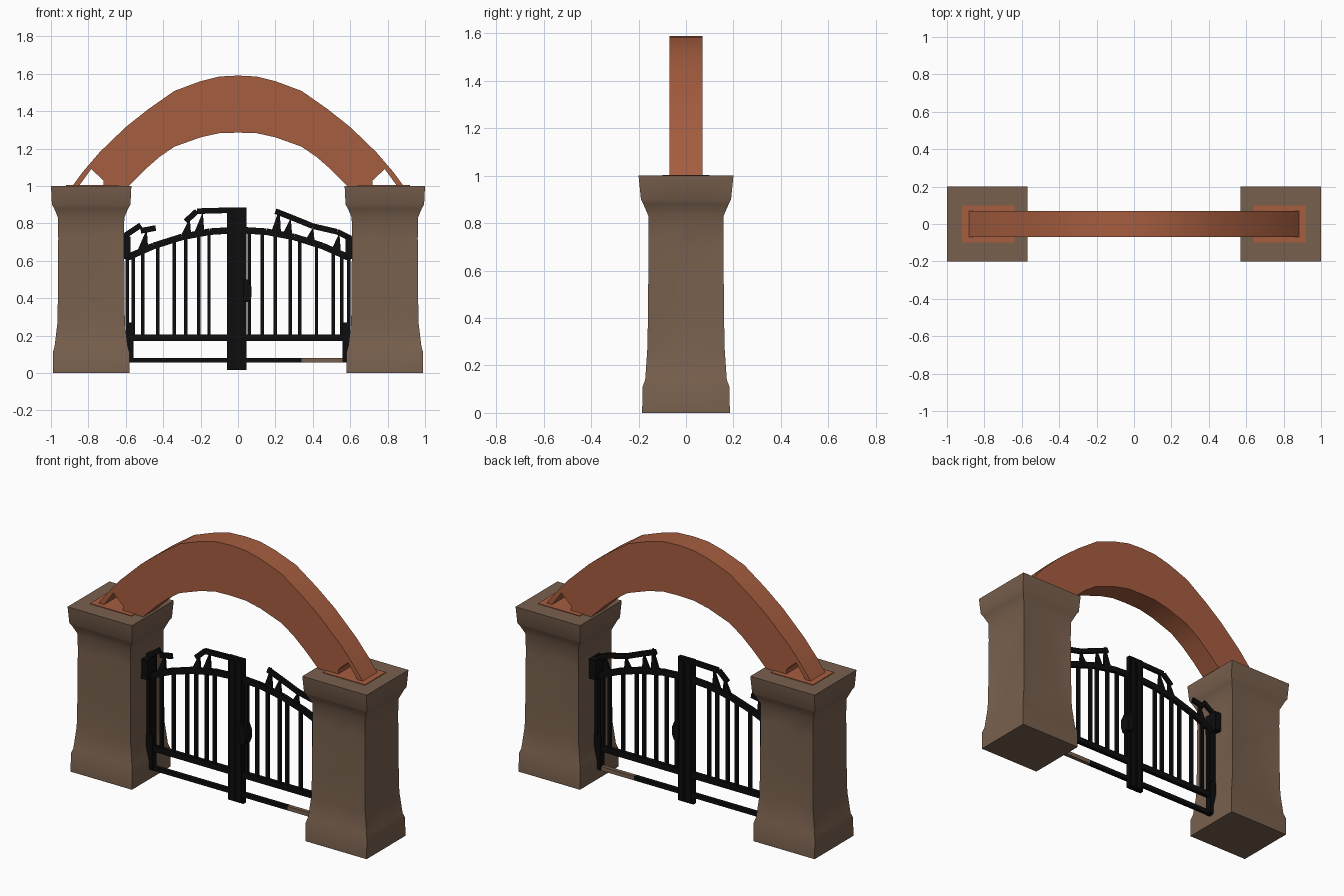
import bpy, bmesh, math, random
from mathutils import Vector

if "Cube" in bpy.data.objects:
    bpy.data.objects.remove(bpy.data.objects["Cube"])

random.seed(4)


def material(name, rgb):
    m = bpy.data.materials.new(name)
    m.diffuse_color = (*rgb, 1)
    m.use_nodes = True
    m.node_tree.nodes["Principled BSDF"].inputs["Base Color"].default_value = m.diffuse_color
    return m


STONE = material("brown stone", (0.19, 0.118, 0.076))
BRICK = material("red brick", (0.38, 0.11, 0.05))
IRON = material("black iron", (0.004, 0.004, 0.004))


def finish(bm, name, mat, smooth=False):
    bmesh.ops.recalc_face_normals(bm, faces=bm.faces[:])
    me = bpy.data.meshes.new(name)
    bm.to_mesh(me)
    bm.free()
    me.materials.append(mat)
    ob = bpy.data.objects.new(name, me)
    bpy.context.collection.objects.link(ob)
    if smooth:
        bpy.ops.object.select_all(action='DESELECT')
        ob.select_set(True)
        bpy.context.view_layer.objects.active = ob
        bpy.ops.object.shade_smooth_by_angle(angle=math.radians(35))
    return ob


def prism(bm, pts, y0, y1):
    """Extrude an outline drawn in x and z from y0 to y1."""
    f = bm.faces.new([bm.verts.new((x, y0, z)) for x, z in pts])
    ext = bmesh.ops.extrude_face_region(bm, geom=[f])
    moved = [v for v in ext["geom"] if isinstance(v, bmesh.types.BMVert)]
    bmesh.ops.translate(bm, verts=moved, vec=(0, y1 - y0, 0))


def strip(bm, p, q, width, depth):
    """Flat bar between two points in the gate plane."""
    p, q = Vector(p), Vector(q)
    d = (q - p).normalized() * width / 2
    n = Vector((-d.y, d.x))
    prism(bm, [p + n, q + n, q - n, p - n], -depth / 2, depth / 2)


def box(bm, x0, x1, y, z0, z1):
    prism(bm, [(x0, z0), (x1, z0), (x1, z1), (x0, z1)], -y, y)


# Stone pillars: lofted square rings, shaft slightly worn
RINGS = [(.205, .185, 0), (.205, .183, .11), (.196, .172, .14), (.18, .163, .27),
         (.178, .16, .42), (.177, .159, .57), (.176, .158, .72), (.177, .158, .83),
         (.198, .18, .88), (.21, .19, .9), (.215, .2, 1.0)]
N = 4
for side, label in ((-1, "left"), (1, "right")):
    bm = bmesh.new()
    loops = []
    for i, (hx, hy, z) in enumerate(RINGS):
        loop = []
        corners = [(-1, -1), (1, -1), (1, 1), (-1, 1)]
        for k in range(4):
            a, b = Vector(corners[k]), Vector(corners[(k + 1) % 4])
            for j in range(N):
                u = a.lerp(b, j / N)
                worn = 1 - random.uniform(0, .07) if j and 2 < i < 7 else 1
                dz = random.uniform(-.03, .03) if j and 2 < i < 7 else 0
                loop.append(bm.verts.new((side * .785 + u.x * hx * worn,
                                          u.y * hy * worn, z + dz)))
        loops.append(loop)
    for lo, hi in zip(loops, loops[1:]):
        for j in range(4 * N):
            k = (j + 1) % (4 * N)
            bm.faces.new((lo[j], lo[k], hi[k], hi[j]))
    bm.faces.new(loops[0])
    bm.faces.new(loops[-1])
    finish(bm, label + "_pillar", STONE, True)

    # Red bed where the arch meets the cap
    bm = bmesh.new()
    box(bm, side * .78 - .14, side * .78 + .14, .1, 1.0, 1.004)
    finish(bm, label + "_arch_bed", BRICK)

# Brick arch with notched feet
OUTER = [(0, 1.59), (.1, 1.585), (.2, 1.56), (.34, 1.508), (.48, 1.41), (.6, 1.315),
         (.74, 1.18), (.83, 1.075), (.885, 1.0)]
NOTCH = [(.85, 1.0), (.785, 1.09), (.72, 1.03), (.72, 1.0)]
INNER = [(.585, 1.0), (.5, 1.085), (.42, 1.155), (.34, 1.21), (.2, 1.26), (.1, 1.282), (0, 1.285)]
half = OUTER + NOTCH + INNER
outline = half + [(-x, z) for x, z in half[-2:0:-1]]
bm = bmesh.new()
prism(bm, outline, -.07, .07)
finish(bm, "arch", BRICK, True)


def rail_z(x):
    return .765 - .42 * x * x


# Gate post and latch
bm = bmesh.new()
box(bm, -.058, .045, .012, .015, .885)
box(bm, -.045, -.01, .02, .02, .87)
box(bm, .005, .035, .02, .02, .87)
finish(bm, "gate_center_post", IRON)
bm = bmesh.new()
prism(bm, [(.03, .38), (.06, .38), (.072, .41), (.072, .46), (.055, .5), (.03, .5)], -.03, .03)
finish(bm, "gate_latch", IRON)

# Upright bars
bm = bmesh.new()
for x in (-.56, -.51, -.43, -.34, -.28, -.21, -.155, .06, .13, .2, .28, .33, .42, .51, .555):
    strip(bm, (x, .18), (x, rail_z(x)), .018, .018)
finish(bm, "gate_bars", IRON)

# Rails: two straight and one curved
bm = bmesh.new()
box(bm, -.6, .6, .012, .17, .205)
box(bm, -.6, .34, .012, .055, .08)
xs = [-.6 + .15 * i for i in range(9)]
for a, b in zip(xs, xs[1:]):
    strip(bm, (a, rail_z(a)), (b, rail_z(b)), .035, .02)
finish(bm, "gate_rails", IRON)
bm = bmesh.new()
box(bm, .34, .6, .012, .055, .08)
finish(bm, "gate_bottom_rail_end", STONE)

# Broken crest above the curved rail, with spikes
bm = bmesh.new()
for p, q in (((-.61, .73), (-.52, .79)), ((-.52, .76), (-.44, .775)), ((-.28, .81), (-.22, .865)),
             ((-.22, .865), (-.05, .87)), ((.2, .865), (.29, .83)), ((.29, .83), (.4, .785)),
             ((.4, .785), (.53, .755)), ((.53, .755), (.6, .72))):
    strip(bm, p, q, .03, .015)
for x, top in ((-.5, .77), (-.27, .83), (-.2, .86), (.21, .88), (.27, .83), (.39, .78), (.53, .75)):
    z = rail_z(x)
    prism(bm, [(x - .035, z), (x + .02, z), (x + .012, top)], -.008, .008)
finish(bm, "gate_crest", IRON)

# Hinges on the inner pillar faces
bm = bmesh.new()
for s in (-1, 1):
    box(bm, min(s * .575, s * .62), max(s * .575, s * .62), .045, .61, .73)
    box(bm, min(s * .56, s * .6), max(s * .56, s * .6), .02, .06, .27)
    strip(bm, (s * .592, .25), (s * .592, .65), .02, .03)
finish(bm, "gate_hinges", IRON)
